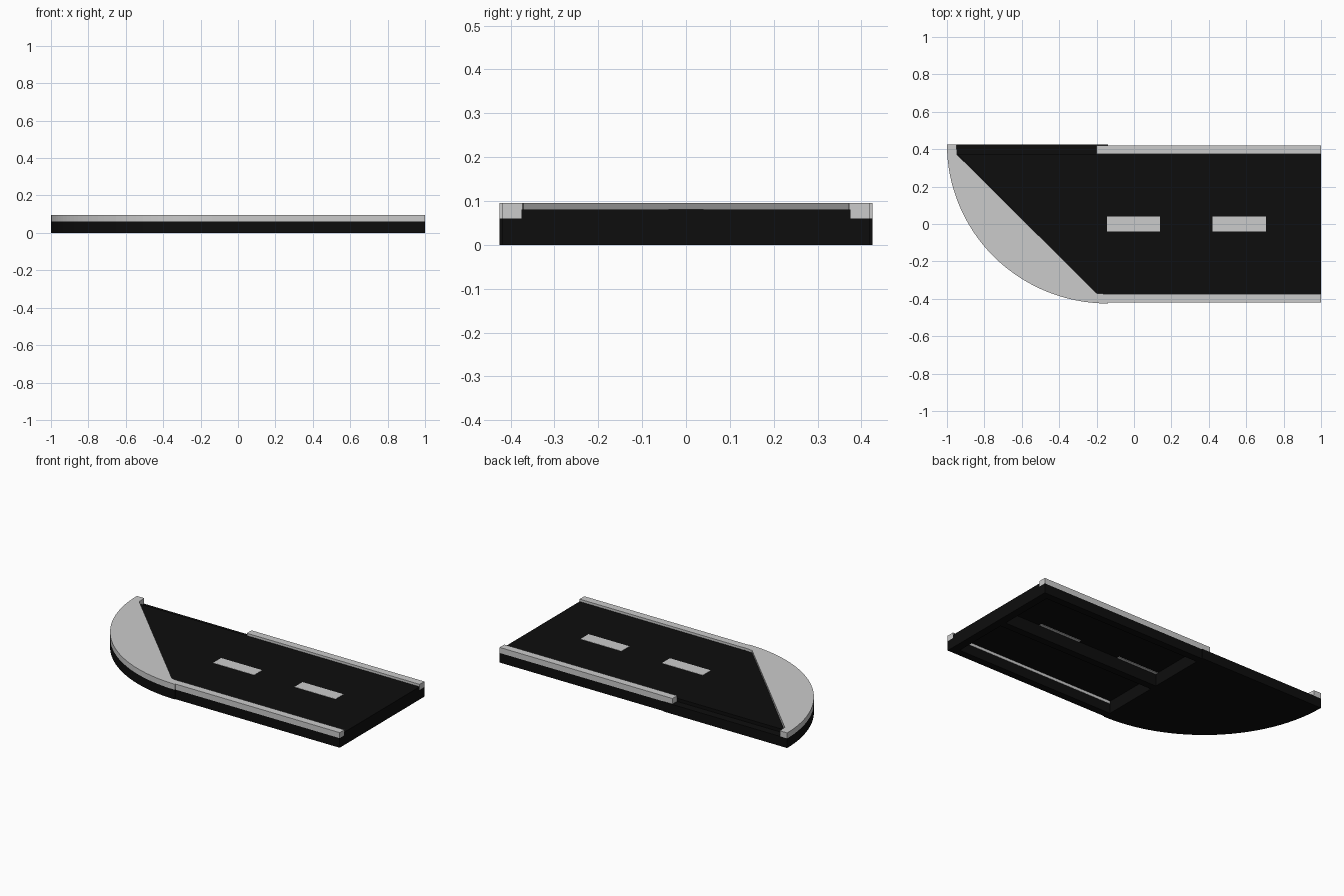
import bpy, bmesh
from math import sin, cos, pi

if "Cube" in bpy.data.objects:
    bpy.data.objects.remove(bpy.data.objects["Cube"])

black = bpy.data.materials.new("asphalt_black")
black.diffuse_color = (0.004, 0.004, 0.004, 1)
black.use_nodes = True
black.node_tree.nodes["Principled BSDF"].inputs["Base Color"].default_value = black.diffuse_color


def prism(name, outline, z0, z1, mat=None):
    """Extrude a flat outline from z0 to z1."""
    bm = bmesh.new()
    face = bm.faces.new([bm.verts.new((x, y, z0)) for x, y in outline])
    ext = bmesh.ops.extrude_face_region(bm, geom=[face])
    for v in ext["geom"]:
        if isinstance(v, bmesh.types.BMVert):
            v.co.z = z1
    bmesh.ops.recalc_face_normals(bm, faces=bm.faces)
    mesh = bpy.data.meshes.new(name)
    bm.to_mesh(mesh)
    bm.free()
    ob = bpy.data.objects.new(name, mesh)
    bpy.context.collection.objects.link(ob)
    if mat:
        mesh.materials.append(mat)
    return ob


def box(name, x0, x1, y0, y1, z0, z1, mat=None):
    return prism(name, [(x0, y0), (x1, y0), (x1, y1), (x0, y1)], z0, z1, mat)


def arc(n=32):
    # rounded outer edge, from the back left corner to the front
    return [(-0.14 - 0.86 * cos(a), 0.425 - 0.85 * sin(a))
            for a in (i * pi / 2 / n for i in range(n + 1))]


# Solid rounded base at the left
prism("rounded_base", arc() + [(-0.14, 0.425)], 0, 0.06, black)

# Hollow frame under the straight part
for side, s in (("front", -1), ("back", 1)):
    y0, y1 = sorted((s * 0.375, s * 0.42))
    box(side + "_beam", -0.14, 1, y0, y1, 0, 0.06, black)
box("end_beam", 0.95, 1, -0.375, 0.375, 0, 0.077, black)
box("inner_beam", -0.19, -0.14, -0.375, 0.375, 0.06, 0.077, black)
box("middle_rib", -0.14, 0.95, -0.022, 0.022, 0, 0.077, black)

# Thin road surface with a slanted left edge
prism("road_surface", [(-0.945, 0.375), (-0.2, -0.375), (1, -0.375), (1, 0.375)],
      0.077, 0.08, black)
prism("road_underlay", [(-0.945, 0.375), (-0.2, -0.375), (-0.19, -0.375), (-0.19, 0.375)],
      0.06, 0.077, black)

# Corner pavement and straight kerbs
prism("corner_pavement",
      arc() + [(-0.14, -0.375), (-0.2, -0.37), (-0.945, 0.37), (-0.95, 0.425)],
      0.06, 0.095)
box("front_kerb", -0.14, 1, -0.42, -0.373, 0.06, 0.095)
box("back_kerb", -0.2, 1, 0.373, 0.42, 0.06, 0.095)

# Lane markings, reaching through the road surface
for i, x in enumerate((-0.145, 0.42)):
    box(f"lane_marking_{i + 1}", x, x + 0.285, -0.04, 0.04, 0.074, 0.0815)
